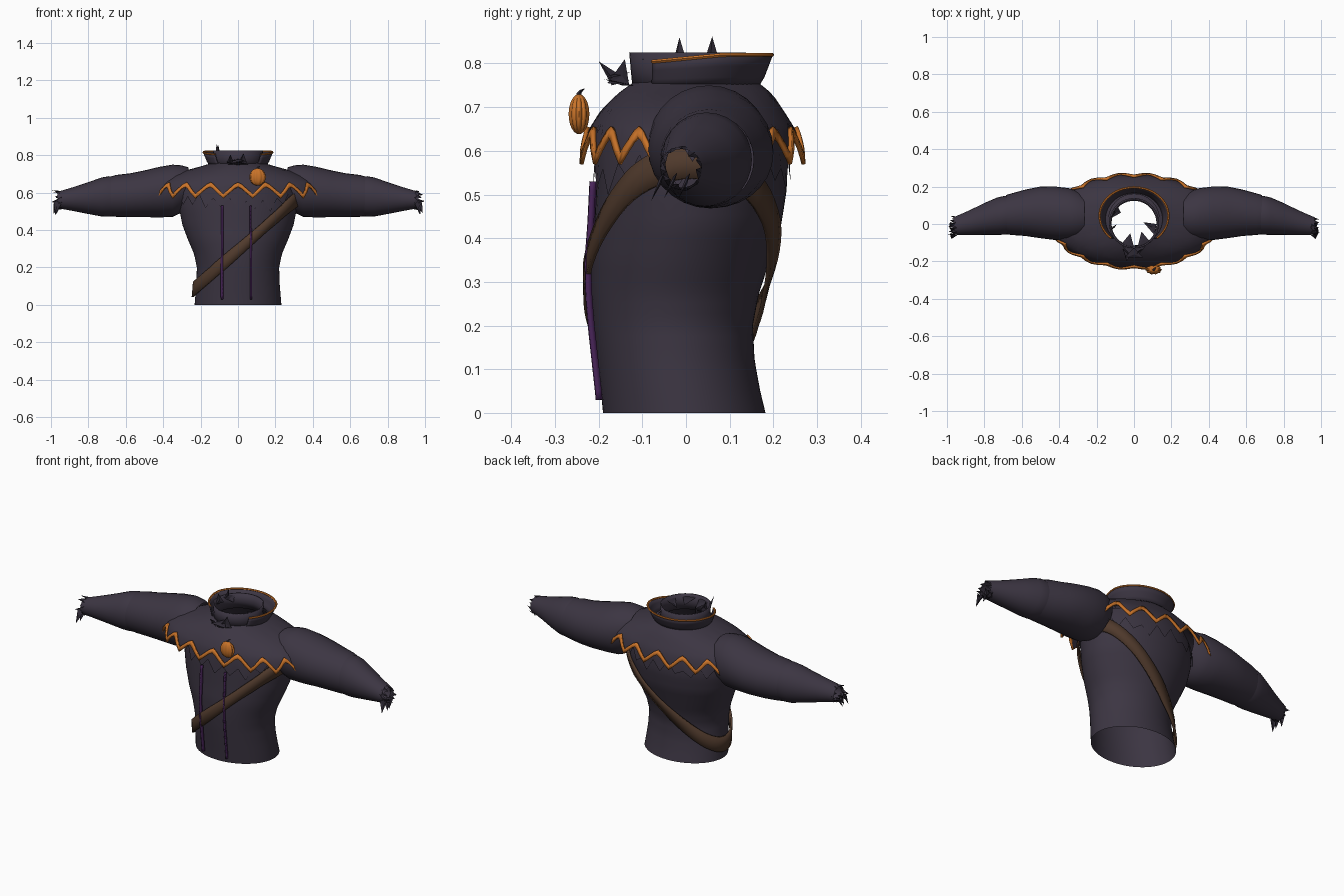
import bpy, bmesh, math, random
from mathutils import Vector

if "Cube" in bpy.data.objects:
    bpy.data.objects.remove(bpy.data.objects["Cube"])

random.seed(4)
TAU = math.tau


def material(name, rgb):
    m = bpy.data.materials.new(name)
    m.diffuse_color = (*rgb, 1)
    m.use_nodes = True
    m.node_tree.nodes["Principled BSDF"].inputs["Base Color"].default_value = m.diffuse_color
    return m


CLOTH = material("dusk cloth", (0.045, 0.036, 0.055))
SCRAP = material("dark scraps", (0.027, 0.022, 0.034))
ORANGE = material("orange", (0.58, 0.17, 0.022))
BROWN = material("brown leather", (0.080, 0.042, 0.025))
PURPLE = material("purple cord", (0.065, 0.018, 0.10))


def finish(name, bm, mat, thick=0, angle=40):
    bmesh.ops.recalc_face_normals(bm, faces=bm.faces)
    me = bpy.data.meshes.new(name)
    bm.to_mesh(me)
    bm.free()
    ob = bpy.data.objects.new(name, me)
    bpy.context.collection.objects.link(ob)
    me.materials.append(mat)
    if thick:
        mod = ob.modifiers.new("thickness", "SOLIDIFY")
        mod.thickness, mod.offset = thick, 0
    bpy.ops.object.select_all(action="DESELECT")
    ob.select_set(True)
    bpy.context.view_layer.objects.active = ob
    bpy.ops.object.shade_smooth_by_angle(angle=math.radians(angle))
    return ob


def loft(name, rows, mat, closed=True, thick=0, angle=40):
    """Skin rows of points, each row closed into a ring or left open."""
    bm = bmesh.new()
    vs = [[bm.verts.new(p) for p in r] for r in rows]
    n = len(rows[0])
    for a, b in zip(vs, vs[1:]):
        for i in range(n if closed else n - 1):
            j = (i + 1) % n
            bm.faces.new((a[i], a[j], b[j], b[i]))
    return finish(name, bm, mat, thick, angle)


def section(profile, z):
    """Half width, front y and back y at height z; profile rises in z."""
    z = min(max(z, profile[0][0]), profile[-1][0])
    for a, b in zip(profile, profile[1:]):
        if z <= b[0]:
            f = (z - a[0]) / (b[0] - a[0])
            return [a[k] + (b[k] - a[k]) * f for k in (1, 2, 3)]


def point(profile, t, z, off=0):
    """Point on an oval body; t = 0 is the front, quarter turn is +x."""
    rx, yf, yb = section(profile, z)
    return Vector(((rx + off) * math.sin(t),
                   (yf + yb) / 2 - ((yb - yf) / 2 + off) * math.cos(t), z))


def around(n):
    return [TAU * i / n for i in range(n)]


# Torso, an open tube
TORSO = [(0, .232, -.19, .182), (.05, .228, -.195, .17), (.12, .222, -.203, .157),
         (.2, .22, -.212, .153), (.27, .234, -.217, .166), (.35, .268, -.217, .192),
         (.43, .298, -.21, .218), (.52, .315, -.205, .232), (.6, .31, -.2, .228),
         (.67, .27, -.185, .205), (.72, .2, -.15, .165), (.755, .13, -.115, .13)]
heights = [i * .755 / 30 for i in range(31)]
loft("torso", [[point(TORSO, t, z) for t in around(64)] for z in heights], CLOTH)

# Torn layer below the cape
rag = [random.uniform(.55, .6) if i % 2 else random.uniform(.495, .54) for i in range(44)]
loft("torn_layer", [[point(TORSO, t, .66 + (rag[i] - .66) * s, .008)
                     for i, t in enumerate(around(44))] for s in (0, .5, 1)], CLOTH)

# Cape with a zigzag hem
CAPE = [(.57, .45, -.238, .268), (.61, .445, -.233, .262), (.65, .425, -.222, .25),
        (.69, .355, -.197, .225), (.72, .275, -.168, .205), (.74, .2, -.145, .187),
        (.76, .135, -.115, .16)]
TEETH = 18


def hem(t):
    f = (t / TAU * TEETH) % 1
    return .575 + .062 * min(1, abs(1 - 2 * f) * 1.12)


loft("cape", [[point(CAPE, t, .76 + (hem(t) - .76) * s / 10) for t in around(TEETH * 8)]
              for s in range(11)], CLOTH)


# Orange zigzag trim, front and back
def trim(name, start, end):
    ts = [TAU * i / (TEETH * 8) for i in range(start, end + 1)]
    loft(name, [[point(CAPE, t, hem(t) + h, .005) for t in ts] for h in (-.006, .018)],
         ORANGE, False, .009)


trim("front_trim", -28, 28)
trim("back_trim", 52, 92)


# Diagonal leather strap wrapped round the torso
def strap_point(t, h):
    z = .3
    for _ in range(30):
        z = .5 * z + .5 * (.29 + .92 * point(TORSO, t, z).x)
    return point(TORSO, t, max(z + h, .01), .014)


loft("strap", [[strap_point(t, h) for t in around(72)] for h in (-.04, 0, .04)],
     BROWN, True, .01)

# Two vertical cords down the front
for name, x, w in (("left_cord", -.08, .005), ("right_cord", .065, .004)):
    rows = []
    for i in range(25):
        z = .03 + .5 * i / 24
        row = []
        for dx in (-w, w):
            t = math.asin((x + dx) / section(TORSO, z)[0])
            row.append(point(TORSO, t, z, .014))
        rows.append(row)
    loft(name, rows, PURPLE, False, .014)

# Sleeves: x, centre y, centre z, half depth, half height
UPPER = [(.265, .045, .64, .105, .095), (.3, .047, .62, .128, .126), (.35, .052, .61, .14, .14),
         (.42, .057, .603, .143, .135), (.5, .062, .594, .138, .125),
         (.58, .06, .586, .124, .117), (.65, .053, .583, .112, .112), (.685, .05, .58, .105, .105)]
FORE = [(.63, .05, .58, .098, .1), (.69, .047, .58, .104, .108), (.73, .042, .577, .1, .104),
        (.8, .027, .571, .085, .085), (.88, .007, .566, .066, .064),
        (.93, -.004, .563, .055, .052), (.965, -.01, .56, .046, .044)]


def ring(s, sec, n=28):
    x, y, z, ry, rz = sec
    return [(s * x, y + ry * math.cos(t), z + rz * math.sin(t)) for t in around(n)]


def scraps(name, quads, mat=SCRAP):
    """Loose cloth spikes, each a base edge, a side fold and a tip."""
    bm = bmesh.new()
    for a, b, tip in quads:
        a, b, tip = Vector(a), Vector(b), Vector(tip)
        fold = (a + b + tip) / 3 + (b - a).cross(tip - a).normalized() * .006
        va, vb, vt, vf = (bm.verts.new(p) for p in (a, b, tip, fold))
        for f in ((va, vb, vf), (vb, vt, vf), (vt, va, vf)):
            bm.faces.new(f)
    finish(name, bm, mat, 0, 20)


for side, s in (("right", 1), ("left", -1)):
    loft(side + "_upper_sleeve", [ring(s, r) for r in UPPER], CLOTH)
    loft(side + "_forearm_sleeve", [ring(s, r) for r in FORE], CLOTH)
    # Frayed cuff
    quads = []
    for t in around(11):
        def cuff(x, u, r):
            return (s * x, -.01 + r * math.cos(u), .56 + r * math.sin(u))
        tip = cuff(random.uniform(.975, .998), t + .5, random.uniform(.03, .055))
        quads.append((cuff(.94, t - .1, .05), cuff(.945, t + .65, .05), tip))
    for y in (-.06, -.03, .0):
        quads.append(((s * .945, y, .54), (s * .985, y + .01, .55),
                      (s * random.uniform(.97, .99), y - .02, random.uniform(.48, .5))))
    scraps(side + "_frayed_cuff", quads)

# Inner neck band
NECK = [(.74, .132, -.118, .135), (.78, .124, -.122, .128), (.825, .13, -.126, .135)]
loft("neck_band", [[point(NECK, t, z) for t in around(40)] for z in (.74, .78, .825)],
     CLOTH, True, .008)

# Flared collar, open at the front, with an orange rim
COLLAR = [(.745, .15, -.115, .162), (.765, .163, -.115, .175), (.825, .188, -.118, .198)]
arc = [.75 + (TAU - 1.5) * i / 44 for i in range(45)]


def rim(t):
    return .80 + .02 * min(1, (1 - math.cos(t)) / 1.3)


loft("collar", [[point(COLLAR, t, .745 + (rim(t) - .745) * s / 3) for t in arc]
                for s in range(4)], CLOTH, False, .006)
tube = []
for k in range(6):
    a = TAU * k / 6
    tube.append([point(COLLAR, t, rim(t), .006 * math.cos(a)) + Vector((0, 0, .005 * math.sin(a)))
                 for t in arc])
loft("collar_rim", tube + tube[:1], ORANGE, False)

# Torn neck scraps and front knot
scraps("neck_scraps", [
    ((-.12, -.03, .80), (-.09, .0, .81), (-.115, -.015, .86)),
    ((-.12, .04, .80), (-.11, .075, .81), (-.1, .06, .862)),
    ((.12, .0, .81), (.11, -.06, .81), (.05, .01, .79)),
    ((.02, -.12, .81), (.09, -.1, .81), (.04, -.04, .79)),
    ((-.07, -.11, .81), (0, -.125, .81), (-.02, -.05, .78)),
    ((-.125, .03, .82), (-.09, .1, .82), (-.07, .06, .79)),
    ((-.06, -.13, .76), (-.02, -.17, .75), (-.04, -.2, .805)),
    ((.05, -.13, .75), (0, -.18, .755), (.03, -.14, .81)),
    ((-.06, -.12, .75), (.06, -.12, .75), (0, -.19, .765)),
    ((-.05, -.18, .77), (.05, -.18, .765), (.0, -.125, .78))])

# Pumpkin brooch with ribs
pumpkin = []
for i in range(13):
    p = math.pi * i / 12
    pumpkin.append([(.105 + .044 * math.sin(p) * q * math.sin(t),
                     -.245 - .025 * math.sin(p) * q * math.cos(t),
                     .684 - .046 * math.cos(p))
                    for t in around(40) for q in [.86 + .14 * abs(math.sin(5 * t))]])
loft("pumpkin", pumpkin, ORANGE, angle=60)
stem = [(0, .009, .722), (0, .006, .732), (.006, .005, .739), (.013, .001, .743)]
loft("pumpkin_stem", [[(.105 + dx + r * math.cos(t), -.245 + dx + r * math.sin(t), z)
                       for t in around(6)] for dx, r, z in stem], SCRAP)
